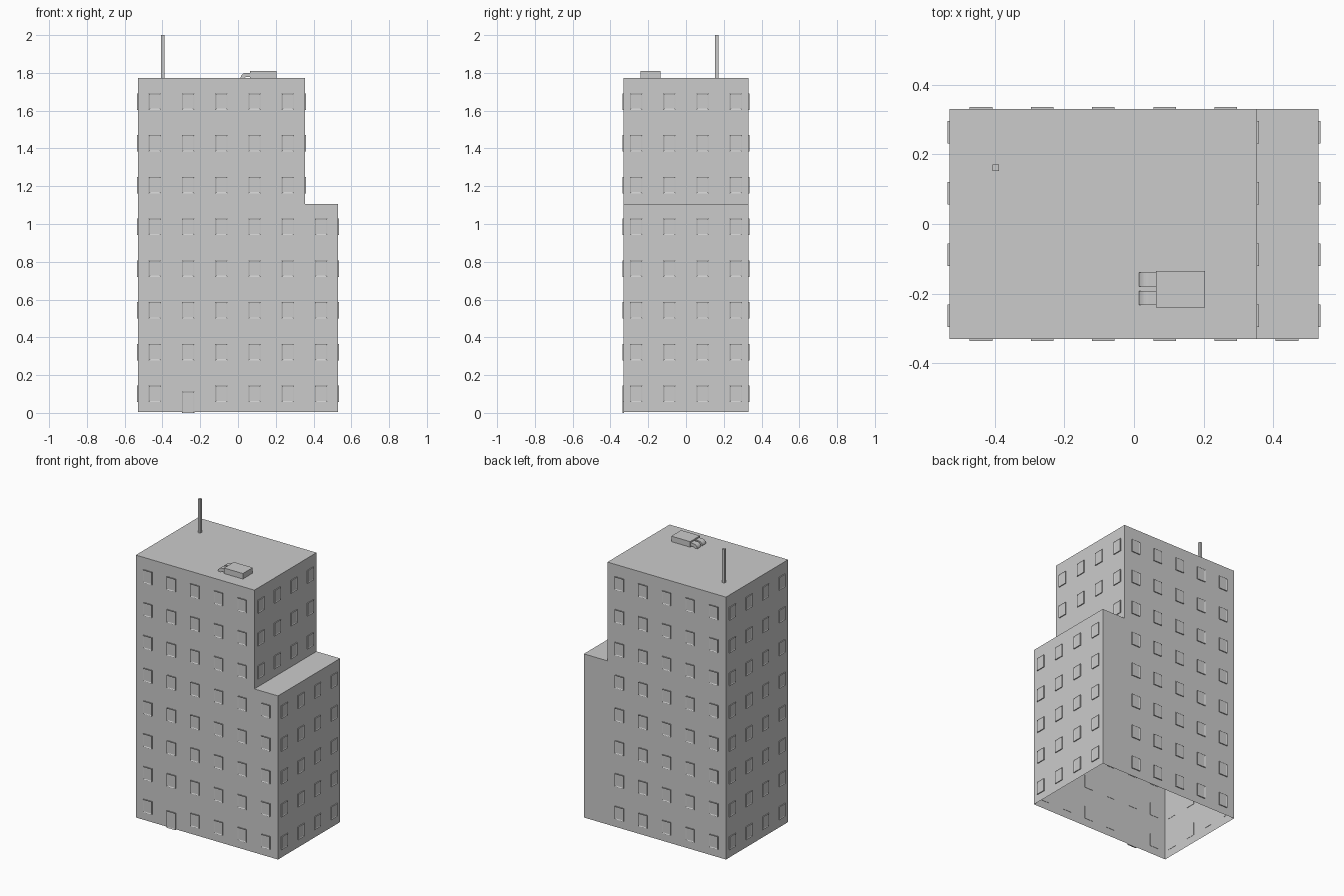
import bpy, bmesh, math
from mathutils import Matrix, Vector

if "Cube" in bpy.data.objects:
    bpy.data.objects.remove(bpy.data.objects["Cube"])

HX, HY = 0.53, 0.331               # half width and half depth of the walls
STEP_X, STEP_Z, ROOF_Z = 0.354, 1.107, 1.773
BASE_Z, FLOOR = 0.004, 0.221
COLS_X = [-0.44 + 0.176 * i for i in range(6)]
COLS_Y = [-0.264 + 0.176 * i for i in range(4)]


def finish(bm, name):
    mesh = bpy.data.meshes.new(name)
    bm.to_mesh(mesh)
    bm.free()
    obj = bpy.data.objects.new(name, mesh)
    bpy.context.collection.objects.link(obj)
    return obj


def box(bm, lo, hi):
    lo, hi = Vector(lo), Vector(hi)
    m = Matrix.Translation((lo + hi) / 2) @ Matrix.Diagonal((*(hi - lo), 1))
    return bmesh.ops.create_cube(bm, size=1, matrix=m)["verts"]


def prism(bm, profile, y0, y1):
    """Extrude an x-z profile along y and return the created faces."""
    face = bm.faces.new([bm.verts.new((x, y0, z)) for x, z in profile])
    ext = bmesh.ops.extrude_face_region(bm, geom=[face])["geom"]
    bmesh.ops.translate(bm, vec=(0, y1 - y0, 0),
                        verts=[g for g in ext if isinstance(g, bmesh.types.BMVert)])
    bmesh.ops.recalc_face_normals(bm, faces=bm.faces[:])


def opening(bm, pos, angle, w=0.065, h=0.087):
    """Raised frame with a slightly recessed panel, turned about z."""
    verts = box(bm, (-w / 2, -0.006, -h / 2), (w / 2, 0.002, h / 2))
    front = next(f for f in {f for v in verts for f in v.link_faces}
                 if all(v.co.y < 0 for v in f.verts))
    ring = bmesh.ops.inset_region(bm, faces=[front], thickness=0.008)["faces"]
    for v in front.verts:
        v.co.y += 0.003
    allv = set(verts) | {v for f in ring for v in f.verts} | set(front.verts)
    bmesh.ops.transform(bm, verts=list(allv),
                        matrix=Matrix.Translation(pos) @ Matrix.Rotation(angle, 4, 'Z'))


# Stepped building shell, open underneath
bm = bmesh.new()
prism(bm, [(-HX, BASE_Z), (HX, BASE_Z), (HX, STEP_Z), (STEP_X, STEP_Z),
           (STEP_X, ROOF_Z), (-HX, ROOF_Z)], -HY, HY)
bm.normal_update()
bottom = [f for f in bm.faces if f.calc_center_median().z < BASE_Z + 0.001]
bmesh.ops.delete(bm, geom=bottom, context='FACES_ONLY')
finish(bm, "building_shell")

# Windows, one object per side
sides = {n: bmesh.new() for n in ("front", "back", "left", "right")}
for row in range(8):
    z = 0.101 + FLOOR * row
    lower = row < 5
    for i, x in enumerate(COLS_X):
        if (i < 5 or lower) and not (row == 0 and i == 1):
            opening(sides["front"], (x, -HY, z), 0)
        if i < 5:
            opening(sides["back"], (x, HY, z), math.pi)
    for y in COLS_Y:
        opening(sides["left"], (-HX, y, z), -math.pi / 2)
        opening(sides["right"], (HX if lower else STEP_X, y, z), math.pi / 2)
for name, b in sides.items():
    finish(b, name + "_windows")

# Entrance door
bm = bmesh.new()
opening(bm, (COLS_X[1], -HY, 0.057), 0, 0.065, 0.114)
finish(bm, "entrance_door")

# Rooftop antenna mast
bm = bmesh.new()
box(bm, (-0.407, 0.153, ROOF_Z), (-0.389, 0.171, 2.0))
finish(bm, "antenna_mast")

# Rooftop ventilation unit
bm = bmesh.new()
box(bm, (0.064, -0.24, ROOF_Z), (0.204, -0.135, 1.81))
finish(bm, "vent_unit")

# Two curved ducts bending down into the roof
bm = bmesh.new()
R, r = 0.027, 0.006
arc = [math.pi / 2 + math.pi / 2 * i / 6 for i in range(7)]
zc = ROOF_Z
outer = [(0.041 + R * math.cos(a), zc + R * math.sin(a)) for a in arc]
profile = [(0.066, zc + R)] + outer + [(0.041 - r, zc)]
profile += [(0.041, zc + r), (0.066, zc + r)]
for y0 in (-0.233, -0.18):
    prism(bm, profile, y0, y0 + 0.04)
finish(bm, "vent_ducts")
